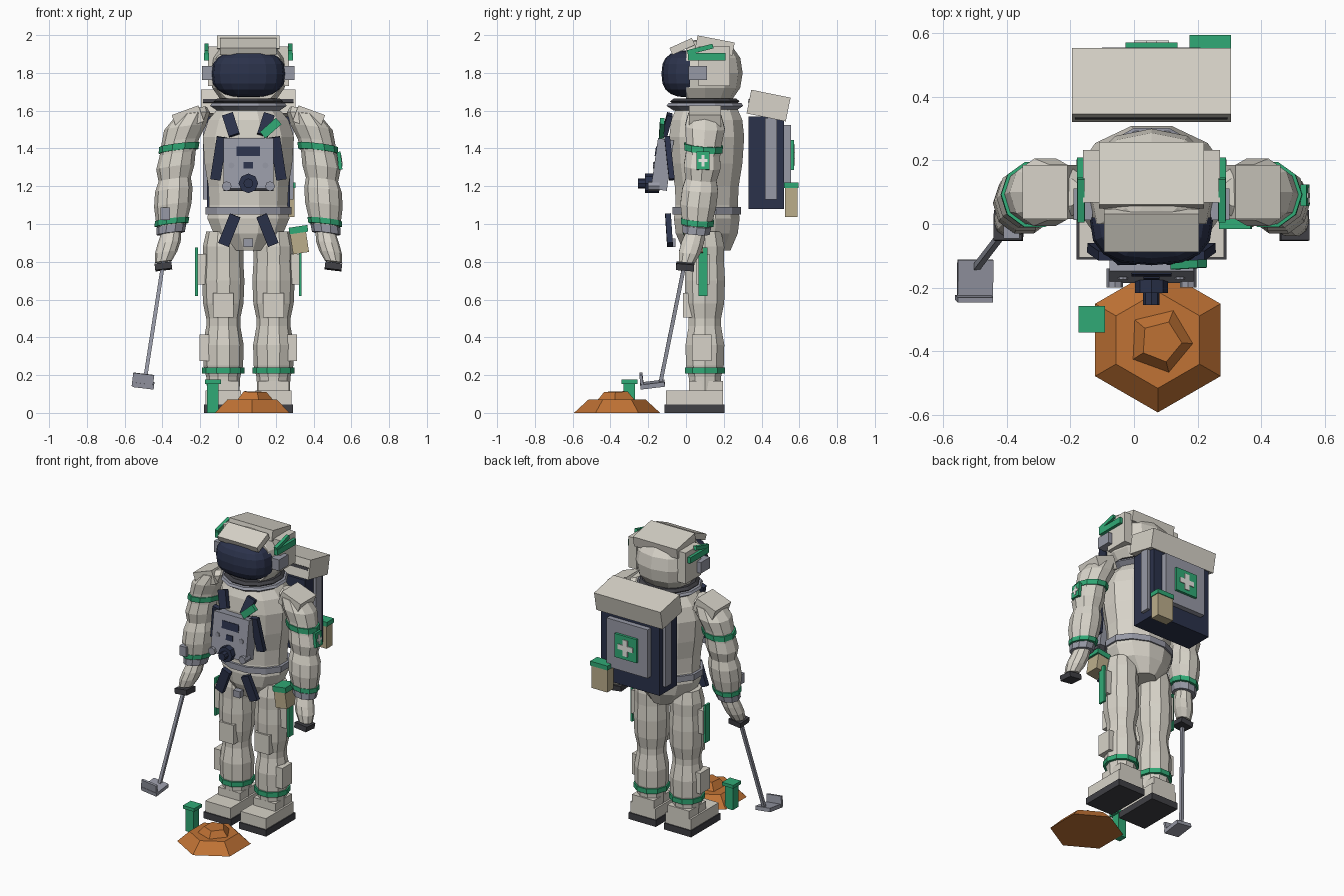
import bpy, bmesh, math
from mathutils import Vector, Matrix, Euler

cube = bpy.data.objects.get("Cube")
if cube:
    bpy.data.objects.remove(cube, do_unlink=True)

C = 0.055  # body centre line


def material(name, rgb):
    m = bpy.data.materials.new(name)
    m.use_nodes = True
    m.diffuse_color = (*rgb, 1)
    m.node_tree.nodes["Principled BSDF"].inputs["Base Color"].default_value = (*rgb, 1)
    return m


SUIT = material("suit off white", (0.68, 0.65, 0.58))
GREY = material("cool grey", (0.31, 0.32, 0.38))
NAVY = material("dark navy", (0.024, 0.032, 0.07))
GREEN = material("signal green", (0.03, 0.40, 0.18))
TAN = material("canvas tan", (0.50, 0.42, 0.26))
ROCK = material("rust orange", (0.53, 0.17, 0.035))
DARK = material("charcoal", (0.05, 0.05, 0.058))
WHITE = material("badge white", (0.82, 0.82, 0.78))


def finish(name, bm, mat):
    bmesh.ops.recalc_face_normals(bm, faces=bm.faces)
    me = bpy.data.meshes.new(name)
    bm.to_mesh(me)
    bm.free()
    me.materials.append(mat)
    ob = bpy.data.objects.new(name, me)
    bpy.context.collection.objects.link(ob)
    return ob


def box(name, c, size, mat, rot=(0, 0, 0)):
    bm = bmesh.new()
    m = Matrix.Translation(c) @ Euler(rot).to_matrix().to_4x4() @ Matrix.Diagonal((*size, 1))
    bmesh.ops.create_cube(bm, size=1, matrix=m)
    return finish(name, bm, mat)


def bar(name, a, b, width, thick, mat):
    """Flat bar from a to b, its broad face turned to the front."""
    a, b = Vector(a), Vector(b)
    z = (b - a).normalized()
    x = Vector((0, -1, 0)).cross(z).normalized()
    r = Matrix((x, z.cross(x), z)).transposed()
    return box(name, (a + b) / 2, (width, thick, (b - a).length), mat, r.to_euler())


def tube(name, rings, mat, n=12, tilt=(0, 0, 0), phase=0.5):
    """Faceted skin through rings of (x, y, z, rx, ry)."""
    bm, rot, loops = bmesh.new(), Euler(tilt).to_matrix(), []
    for x, y, z, rx, ry in rings:
        ang = [2 * math.pi * (i + phase) / n for i in range(n)]
        loops.append([bm.verts.new(Vector((x, y, z)) + rot @ Vector(
            (rx * math.sin(t), -ry * math.cos(t), 0))) for t in ang])
    for lo, hi in zip(loops, loops[1:]):
        for i in range(n):
            bm.faces.new((lo[i], lo[(i + 1) % n], hi[(i + 1) % n], hi[i]))
    bm.faces.new(loops[0])
    bm.faces.new(loops[-1])
    return finish(name, bm, mat)


def knob(name, c, r, depth, mat, n=8):
    bm = bmesh.new()
    bmesh.ops.create_cone(bm, cap_ends=True, segments=n, radius1=r, radius2=r, depth=depth,
                          matrix=Matrix.Translation(c) @ Matrix.Rotation(math.pi / 2, 4, 'X'))
    return finish(name, bm, mat)


def dome(name, c, radii, power, cut_y, keep, mat, seg, rings):
    """Rounded ellipsoid cut flat by a plane across y."""
    bm = bmesh.new()
    bmesh.ops.create_uvsphere(bm, u_segments=seg, v_segments=rings, radius=1)
    for v in bm.verts:
        v.co = Vector([c[i] + radii[i] * math.copysign(abs(v.co[i]) ** power, v.co[i])
                       for i in range(3)])
    bmesh.ops.bisect_plane(bm, geom=bm.verts[:] + bm.edges[:] + bm.faces[:],
                           plane_co=(0, cut_y, 0), plane_no=(0, keep, 0), clear_inner=True)
    bmesh.ops.holes_fill(bm, edges=[e for e in bm.edges if e.is_boundary])
    return finish(name, bm, mat)


# Torso, belt and collar
tube("torso", [(C, 0.11, z, rx, ry) for z, rx, ry in (
    (0.86, 0.09, 0.13), (0.95, 0.19, 0.17), (1.03, 0.225, 0.18), (1.10, 0.215, 0.17),
    (1.20, 0.22, 0.175), (1.32, 0.24, 0.195), (1.46, 0.25, 0.205), (1.55, 0.22, 0.195),
    (1.63, 0.15, 0.16))], SUIT)
tube("belt", [(C, 0.11, z, 0.235, 0.187) for z in (1.05, 1.09)], GREY)
tube("collar_ring", [(C, 0.1, z, r, r) for z, r in ((1.60, 0.17), (1.625, 0.21), (1.64, 0.2))], GREY)
tube("neck_seal", [(C, 0.1, z, r, r) for z, r in ((1.63, 0.17), (1.65, 0.19), (1.665, 0.17))], DARK)

# Helmet
dome("helmet_shell", (C, 0.1, 1.80), (0.205, 0.2, 0.18), 0.85, 0.0, 1, SUIT, 12, 8)
dome("visor", (C, 0.02, 1.795), (0.195, 0.15, 0.125), 0.75, 0.02, -1, NAVY, 16, 10)
box("helmet_cap", (C, 0.153, 1.945), (0.33, 0.2, 0.07), SUIT, (-0.19, 0, 0))
box("helmet_brow", (C, -0.02, 1.94), (0.3, 0.13, 0.04), SUIT, (0.42, 0, 0))
for s, side in ((1, "left"), (-1, "right")):
    box(side + "_helmet_cheek", (C + s * 0.185, 0.15, 1.835), (0.06, 0.165, 0.21), SUIT)
    box(side + "_ear_unit", (C + s * 0.215, 0.062, 1.80), (0.06, 0.1, 0.075), GREY)
    box(side + "_helmet_lamp", (C + s * 0.222, 0.11, 1.885), (0.026, 0.2, 0.04), GREEN)
    box(side + "_helmet_fin", (C + s * 0.222, 0.075, 1.925), (0.022, 0.14, 0.025), GREEN, (0.25, 0, 0))

# Chest console
box("chest_console", (C, -0.125, 1.315), (0.265, 0.085, 0.27), GREY, (-0.14, 0, 0))
box("console_screen", (C, -0.155, 1.385), (0.125, 0.015, 0.05), NAVY, (-0.14, 0, 0))
box("console_readout", (C, -0.166, 1.31), (0.05, 0.015, 0.035), NAVY, (-0.14, 0, 0))
knob("valve_base", (C, -0.18, 1.215), 0.052, 0.075, NAVY)
knob("valve_stem", (C, -0.23, 1.215), 0.026, 0.05, NAVY)
for s, side in ((1, "left"), (-1, "right")):
    knob(side + "_console_button", (C + s * 0.09, -0.166, 1.31), 0.016, 0.016, GREY)
    knob(side + "_console_dial", (C + s * 0.115, -0.17, 1.2), 0.026, 0.06, GREY)
    # Harness straps
    bar(side + "_shoulder_strap", (C + s * 0.11, -0.085, 1.58), (C + s * 0.075, -0.115, 1.47),
        0.06, 0.03, NAVY)
    bar(side + "_chest_strap", (C + s * 0.14, -0.10, 1.46), (C + s * 0.175, -0.075, 1.235),
        0.055, 0.03, NAVY)
    bar(side + "_hip_strap", (C + s * 0.07, -0.095, 1.045), (C + s * 0.132, -0.085, 0.89),
        0.06, 0.03, NAVY)
box("buckle", (C, -0.075, 0.9), (0.05, 0.04, 0.045), GREY)
bar("chest_marker", (0.13, -0.13, 1.47), (0.215, -0.125, 1.545), 0.045, 0.025, GREEN)

# Backpack
box("pack_body", (C, 0.425, 1.325), (0.44, 0.19, 0.49), NAVY)
box("pack_lid", (C, 0.437, 1.627), (0.5, 0.212, 0.128), SUIT, (-0.2, 0, 0))
box("pack_lid_seal", (C, 0.34, 1.65), (0.48, 0.02, 0.02), DARK, (-0.2, 0, 0))
box("pack_back_panel", (C, 0.535, 1.36), (0.31, 0.04, 0.33), GREY)
for s, side in ((1, "left"), (-1, "right")):
    box(side + "_pack_rail", (C + s * 0.225, 0.45, 1.345), (0.03, 0.065, 0.43), GREY)
box("pack_badge", (C, 0.562, 1.365), (0.165, 0.02, 0.16), GREEN)
box("pack_cross_upright", (C, 0.573, 1.365), (0.034, 0.009, 0.11), WHITE)
box("pack_cross_arm", (C, 0.573, 1.365), (0.11, 0.009, 0.034), WHITE)
box("pack_pouch", (0.24, 0.557, 1.115), (0.12, 0.065, 0.155), TAN)
box("pack_pouch_flap", (0.24, 0.557, 1.205), (0.13, 0.075, 0.03), GREEN)

ARM = ((0.45, 0.005, 0.80, 0.045), (0.435, 0.02, 0.85, 0.06), (0.42, 0.035, 0.90, 0.062),
       (0.41, 0.05, 0.95, 0.055), (0.405, 0.06, 1.02, 0.085), (0.4, 0.065, 1.1, 0.1),
       (0.395, 0.075, 1.18, 0.1), (0.39, 0.08, 1.235, 0.086), (0.387, 0.085, 1.3, 0.102),
       (0.375, 0.09, 1.37, 0.096), (0.36, 0.095, 1.44, 0.1), (0.335, 0.1, 1.51, 0.112),
       (0.295, 0.1, 1.58, 0.092), (0.265, 0.1, 1.615, 0.045))
LEG = ((0.1, 0.085), (0.19, 0.09), (0.25, 0.105), (0.36, 0.108), (0.46, 0.09), (0.5, 0.09),
       (0.58, 0.107), (0.7, 0.112), (0.8, 0.106), (0.88, 0.108), (0.96, 0.09))

for s, side in ((1, "left"), (-1, "right")):
    # Arm, bands, cuff and glove
    tilt = (-0.08, 0.12 * s, 0)

    def arm_part(name, rings, mat):
        tube(side + name, [(C + s * x, y, z, r, r) for x, y, z, r in rings], mat, 10, tilt)

    arm_part("_arm", ARM, SUIT)
    arm_part("_upper_arm_band", ((0.37, 0.092, 1.385, 0.106), (0.366, 0.093, 1.42, 0.108)), GREEN)
    arm_part("_wrist_band", ((0.407, 0.06, 0.995, 0.09), (0.404, 0.062, 1.025, 0.092)), GREEN)
    arm_part("_cuff", ((0.412, 0.053, 0.95, 0.076), (0.408, 0.058, 0.99, 0.08)), GREY)
    box(side + "_shoulder_plate", (C + s * 0.32, 0.1, 1.56), (0.15, 0.17, 0.09), SUIT, (0, 0.35 * s, 0))
    box(side + "_fingertips", (C + s * 0.45, -0.005, 0.775), (0.09, 0.095, 0.035), DARK, tilt)

    # Leg, band, pads and boot
    lx = C + s * 0.133
    tube(side + "_leg", [(lx, 0.1, z, r, r) for z, r in LEG], SUIT, 10)
    tube(side + "_ankle_band", [(lx, 0.1, z, 0.112, 0.112) for z in (0.208, 0.24)], GREEN, 10)
    box(side + "_knee_pad", (lx, 0.02, 0.57), (0.11, 0.07, 0.13), SUIT)
    box(side + "_calf_pad", (lx + s * 0.1, 0.083, 0.345), (0.05, 0.105, 0.14), SUIT)
    bar(side + "_thigh_strip", (C + s * 0.275, 0.09, 0.62), (C + s * 0.275, 0.09, 0.875), 0.014, 0.05, GREEN)
    box(side + "_thigh_mount", (C + s * 0.245, 0.09, 0.76), (0.05, 0.07, 0.16), SUIT)
    box(side + "_boot_sole", (lx, 0.045, 0.022), (0.205, 0.315, 0.044), DARK)
    box(side + "_boot_foot", (lx, 0.045, 0.08), (0.19, 0.3, 0.075), SUIT)
    box(side + "_boot_ankle", (lx, 0.105, 0.125), (0.165, 0.18, 0.09), SUIT)

# Sleeve badge, wrist unit and hip pouch
box("sleeve_badge", (0.538, 0.09, 1.335), (0.02, 0.068, 0.095), GREEN, (0, -0.1, 0))
box("sleeve_cross_upright", (0.547, 0.09, 1.335), (0.009, 0.016, 0.06), WHITE, (0, -0.1, 0))
box("sleeve_cross_arm", (0.547, 0.09, 1.335), (0.009, 0.05, 0.016), WHITE, (0, -0.1, 0))
box("wrist_unit", (-0.385, -0.025, 1.055), (0.05, 0.04, 0.065), GREY)
box("hip_pouch", (0.325, 0.04, 0.905), (0.085, 0.1, 0.12), TAN, (0, -0.15, 0))
box("hip_pouch_flap", (0.32, 0.04, 0.97), (0.1, 0.11, 0.035), GREEN, (0, -0.15, 0))

# Scoop tool
bar("tool_handle", (-0.395, -0.005, 0.8), (-0.495, -0.135, 0.16), 0.02, 0.02, GREY)
box("scoop_plate", (-0.5, -0.177, 0.15), (0.112, 0.13, 0.025), GREY, (0.12, 0.12, 0))
box("scoop_lip", (-0.503, -0.235, 0.172), (0.112, 0.016, 0.07), GREY, (0.12, 0.12, 0))

# Rock mound and marker post
tube("mound", [(0.075, -0.365, z, r, r) for z, r in ((0, 0.228), (0.07, 0.152))], ROCK, 6, phase=0)
tube("mound_rock", [(0.085, -0.37, z, r, r) for z, r in ((0.06, 0.112), (0.112, 0.066))],
     ROCK, 5, (0.03, 0.03, 0), 0.2)
box("marker_post", (-0.133, -0.3, 0.08), (0.06, 0.06, 0.16), GREEN)
box("marker_cap", (-0.133, -0.3, 0.165), (0.084, 0.084, 0.022), GREEN)
